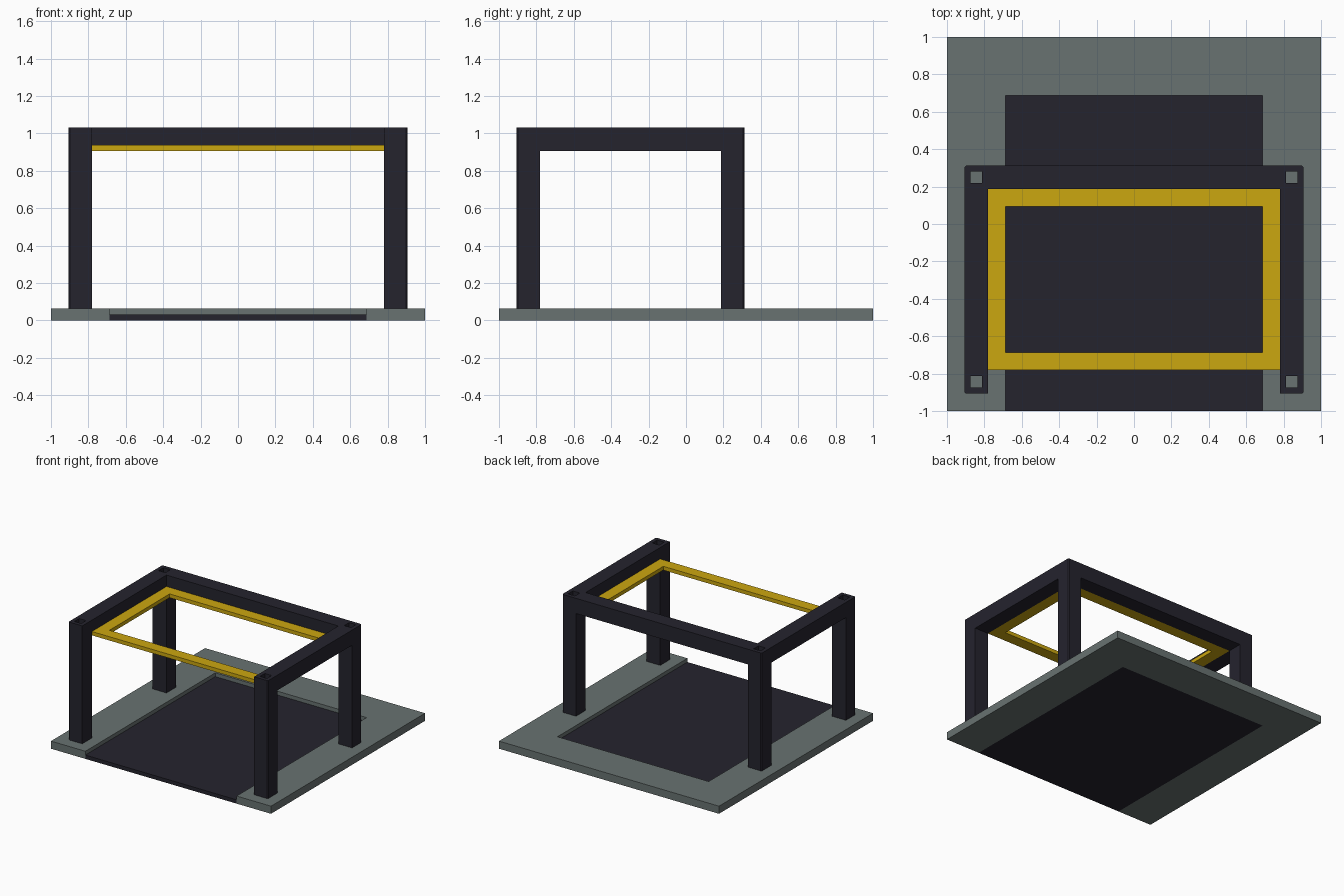
import bpy, bmesh

if "Cube" in bpy.data.objects:
    bpy.data.objects.remove(bpy.data.objects["Cube"])

U = 1 / 32  # modelling unit


def material(name, rgb):
    m = bpy.data.materials.new(name)
    m.diffuse_color = (*rgb, 1)
    m.use_nodes = True
    m.node_tree.nodes["Principled BSDF"].inputs["Base Color"].default_value = m.diffuse_color
    return m


GREY = material("grey stone", (0.14, 0.17, 0.165))
DARK = material("dark metal", (0.018, 0.017, 0.027))
YELLOW = material("yellow trim", (0.60, 0.385, 0.005))


def finish(name, bm, mat):
    bmesh.ops.recalc_face_normals(bm, faces=bm.faces)
    mesh = bpy.data.meshes.new(name)
    bm.to_mesh(mesh)
    bm.free()
    mesh.materials.append(mat)
    ob = bpy.data.objects.new(name, mesh)
    bpy.context.collection.objects.link(ob)
    return ob


def prism(name, outline, z0, z1, mat):
    """Extrude a plan outline (in units) from z0 to z1."""
    bm = bmesh.new()
    face = bm.faces.new([bm.verts.new((x * U, y * U, z0 * U)) for x, y in outline])
    top = bmesh.ops.extrude_face_region(bm, geom=[face])["geom"]
    bmesh.ops.translate(bm, vec=(0, 0, (z1 - z0) * U),
                        verts=[v for v in top if isinstance(v, bmesh.types.BMVert)])
    return finish(name, bm, mat)


def rect(x0, x1, y0, y1):
    return [(x0, y0), (x1, y0), (x1, y1), (x0, y1)]


def tube(name, outer, inner, z0, z1, mat, bevel_corner=None):
    """Rectangular ring with height; optionally soften one vertical edge."""
    bm = bmesh.new()
    loops = [[bm.verts.new((x * U, y * U, z * U)) for x, y in pts]
             for pts, z in ((outer, z0), (outer, z1), (inner, z1), (inner, z0))]
    for a, b in zip(loops, loops[1:] + loops[:1]):
        for i in range(4):
            j = (i + 1) % 4
            bm.faces.new((a[i], a[j], b[j], b[i]))
    if bevel_corner is not None:
        edge = bm.edges.get((loops[0][bevel_corner], loops[1][bevel_corner]))
        bmesh.ops.bevel(bm, geom=[edge], offset=0.008, segments=1, affect='EDGES')
    return finish(name, bm, mat)


# Base: U-shaped plate, open at the front, with a lower dark floor in it
prism("base_plate", [(-32, -32), (-22, -32), (-22, 22), (22, 22),
                     (22, -32), (32, -32), (32, 32), (-32, 32)], 0, 2, GREY)
prism("floor_panel", rect(-22, 22, -32, 22), 0, 1, DARK)

# Hollow legs and side beams, mirrored left and right
for side, s in (("left", -1), ("right", 1)):
    x0, x1 = sorted((25 * s, 29 * s))
    for end, y0, y1 in (("front", -29, -25), ("back", 6, 10)):
        corner = {(-1, "front"): 0, (1, "front"): 1,
                  (1, "back"): 2, (-1, "back"): 3}[(s, end)]
        tube(f"{end}_{side}_leg", rect(x0, x1, y0, y1),
             rect(x0 + 1, x1 - 1, y0 + 1, y1 - 1), 2, 33, DARK, corner)
    prism(f"{side}_beam", rect(x0, x1, -25, 6), 29, 33, DARK)

# Back beam
prism("back_beam", rect(-25, 25, 6, 10), 29, 33, DARK)

# Thin yellow frame hung between the beams
tube("yellow_frame", rect(-25, 25, -25, 6), rect(-22, 22, -22, 3), 29, 30, YELLOW)
